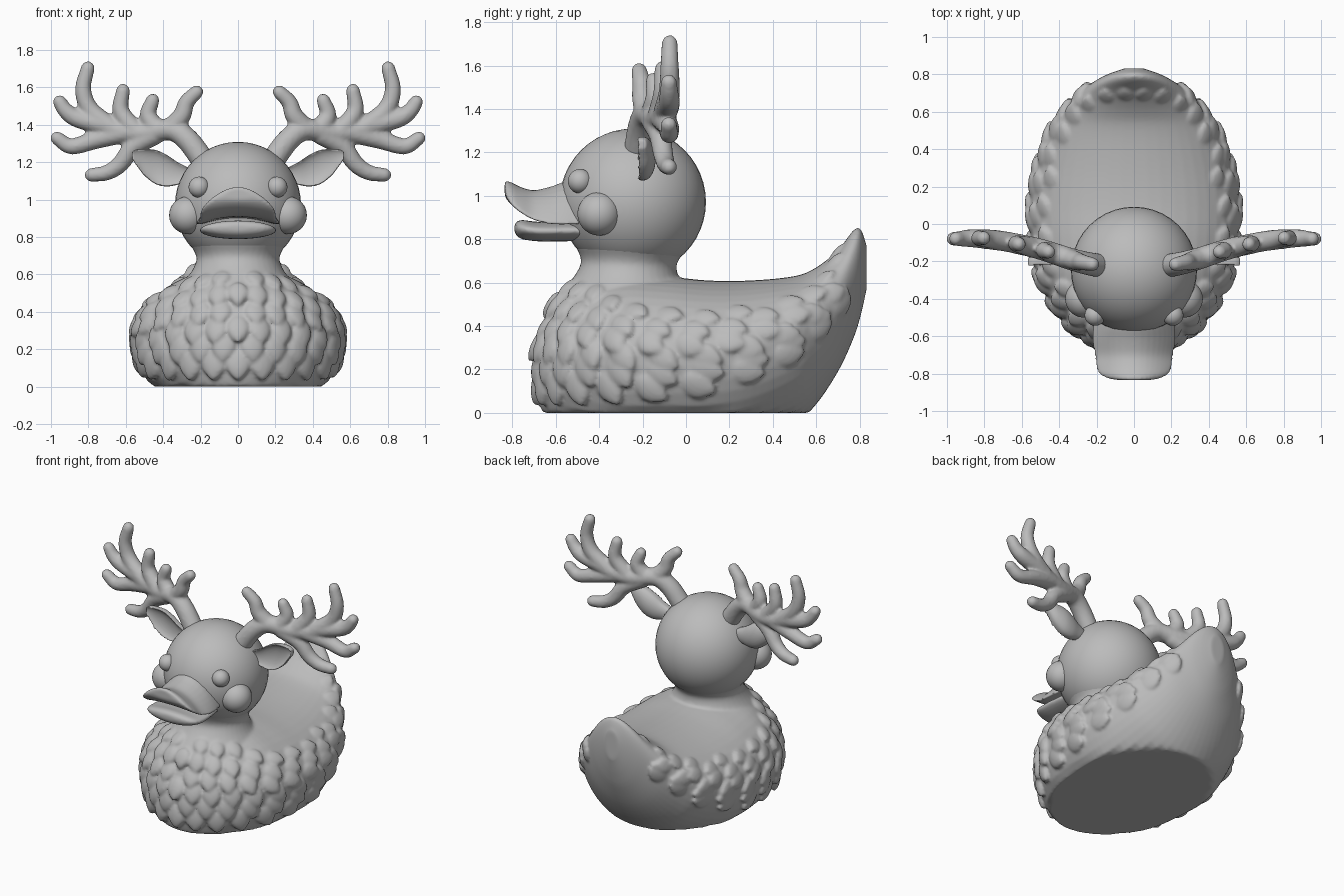
import bpy, bmesh
from math import sin, cos, pi, radians, degrees
from mathutils import Vector, Matrix
from mathutils.bvhtree import BVHTree

if "Cube" in bpy.data.objects:
    bpy.data.objects.remove(bpy.data.objects["Cube"])

GREY = (0.5, 0.5, 0.5, 1)
clay = bpy.data.materials.new("plain grey")
clay.use_nodes = True
clay.diffuse_color = GREY
clay.node_tree.nodes["Principled BSDF"].inputs["Base Color"].default_value = GREY


def finish(name, bm, voxel=0, mirror=False, smooth=4):
    bmesh.ops.recalc_face_normals(bm, faces=bm.faces)
    mesh = bpy.data.meshes.new(name)
    bm.to_mesh(mesh)
    bm.free()
    mesh.materials.append(clay)
    mesh.shade_smooth()
    obj = bpy.data.objects.new(name, mesh)
    bpy.context.collection.objects.link(obj)
    if voxel:
        m = obj.modifiers.new("fuse", "REMESH")
        m.mode, m.voxel_size, m.use_smooth_shade = "VOXEL", voxel, True
        m = obj.modifiers.new("soften", "SMOOTH")
        m.factor, m.iterations = 0.5, smooth
    if mirror:
        m = obj.modifiers.new("mirror", "MIRROR")
        m.use_mirror_merge = False


def spline(pts, steps=5):
    """Smooth curve through tuples of any length."""
    p = [Vector(q) for q in pts]
    p = [p[0] * 2 - p[1]] + p + [p[-1] * 2 - p[-2]]
    out = []
    for a, b, c, d in zip(p, p[1:], p[2:], p[3:]):
        for i in range(steps):
            t = i / steps
            out.append((b * 2 + (c - a) * t + (a * 2 - b * 5 + c * 4 - d) * t * t
                        + (b * 3 - a - c * 3 + d) * t ** 3) / 2)
    return out + [p[-2]]


def loft(bm, rings):
    """Skin a closed tube through rings of equal length."""
    vs = [[bm.verts.new(p) for p in r] for r in rings]
    n = len(vs[0])
    for a, b in zip(vs, vs[1:]):
        for i in range(n):
            j = (i + 1) % n
            bm.faces.new((a[i], a[j], b[j], b[i]))
    bm.faces.new(vs[0])
    bm.faces.new(vs[-1])


def ramp(t, stops):
    """Piecewise linear lookup."""
    for (a, u), (b, v) in zip(stops, stops[1:]):
        if t <= b:
            return u + (v - u) * max(0, t - a) / (b - a)
    return stops[-1][1]


def angles(n):
    return [2 * pi * i / n for i in range(n)]


def ball(name, centre, r, mirror=False):
    bm = bmesh.new()
    bmesh.ops.create_uvsphere(bm, u_segments=40, v_segments=24, radius=r,
                              matrix=Matrix.Translation(centre))
    finish(name, bm, mirror=mirror)


# Body: cross-sections (y, underside, middle, back, half width), flat base
hull = [(-.69, .2, .25, .3, .03), (-.67, .03, .24, .37, .13), (-.6, -.08, .25, .5, .28),
        (-.5, -.14, .26, .59, .39), (-.3, -.2, .27, .64, .51), (-.1, -.2, .27, .63, .55),
        (.1, -.2, .27, .61, .56), (.3, -.15, .29, .61, .53), (.5, -.05, .36, .63, .46),
        (.6, .04, .42, .67, .39), (.7, .19, .5, .75, .3), (.77, .34, .6, .84, .2),
        (.805, .45, .65, .845, .13), (.832, .57, .68, .77, .05)]
bm = bmesh.new()
loft(bm, [[(w * cos(a), y, max(0, mid + sin(a) * ((top - mid) if sin(a) > 0 else (mid - low))))
           for a in angles(48)] for y, low, mid, top, w in spline(hull)])
# Neck flaring into the head above and the breast below
neck = [(.82, .275, -.247), (.77, .262, -.247), (.72, .232, -.255), (.68, .222, -.265),
        (.63, .24, -.275), (.58, .275, -.28), (.5, .34, -.28), (.4, .37, -.27)]
loft(bm, [[(r * cos(a), y + r * sin(a), z) for a in angles(40)] for z, r, y in spline(neck)])
bmesh.ops.recalc_face_normals(bm, faces=bm.faces)
surface = BVHTree.FromBMesh(bm)


def feather(bm, hit, nrm, way, size, lift):
    """A teardrop scale lying on the surface, and its mirror twin."""
    way = (way - nrm * way.dot(nrm)).normalized()
    way = (way + nrm * .17).normalized()
    side = way.cross(nrm).normalized()
    up = side.cross(way)
    for sign in (1, -1):
        for v in bmesh.ops.create_uvsphere(bm, u_segments=16, v_segments=10, radius=1)["verts"]:
            x, y, h = v.co
            taper = 1 - .55 * max(0, y) ** 2
            p = hit + (side * x * .067 * taper + way * y * .088 + up * h * lift) * size
            v.co = (p.x * sign, p.y, max(p.z, .005))


# Feathers: staggered rows round the breast, flanks and tail edge
ROWS = 6
for row in range(ROWS):
    f = row / (ROWS - 1)
    t = (row % 2) * (7.5 + 5 * f)
    while t < 158:
        a = radians(t)
        low = ramp(t, [(0, .12), (90, .11), (125, .24), (158, .54)])
        high = ramp(t, [(0, .59), (40, .55), (65, .47), (105, .43), (135, .56), (158, .77)])
        z = low + (high - low) * f
        out = Vector((.58 * sin(a), -.75 * cos(a), 0))
        hit, nrm, _, _ = surface.ray_cast(out * 2 + Vector((0, 0, z)), -out.normalized())
        if hit is None or hit.xy.length < .45 * out.length or (t > 60 and nrm.z > .85):
            t += 10
            continue
        back = ramp(t, [(0, 0), (35, .1), (100, 1)])
        way = Vector((0, back, back - 1 + ramp(t, [(0, 0), (110, -.25), (150, .5)])))
        size = ramp(t, [(0, 1), (100, 1), (158, .8)]) * (1 - .25 * f)
        feather(bm, hit, nrm, way, size, ramp(t, [(0, .03), (70, .03), (110, .022)]))
        t += max(7, degrees(.17 * size / hit.xy.length))
# Small feathers lining the inside of the tail
for x, y in ((.05, .69), (.15, .68), (.25, .64), (.32, .57)):
    hit, nrm, _, _ = surface.ray_cast(Vector((x, y, 2)), Vector((0, 0, -1)))
    feather(bm, hit, nrm, Vector((x * .4, 1, 1)), .6, .02)
finish("feathered_body", bm, voxel=.0105, smooth=3)

# Head, cheeks and eyes
ball("head", (0, -.245, .972), .337)
ball("cheeks", (.268, -.4, .917), .1, True)
ball("eyes", (.208, -.488, 1.067), .056, True)

# Upper bill: (y, half width, crown, edge, underside at centre)
upper = [(-.46, .2, 1.06, .87, .92), (-.55, .22, 1.05, .868, .92), (-.62, .225, 1.025, .87, .925),
         (-.7, .21, 1.008, .89, .93), (-.76, .205, 1.022, .925, .95), (-.8, .185, 1.042, .96, .975),
         (-.825, .14, 1.05, .995, 1.0), (-.835, .08, 1.047, 1.018, 1.02)]
bm = bmesh.new()
rings = []
for y, w, crown, edge, under in spline(upper, 4):
    ring = []
    for a in angles(40):
        arch = sin(a) ** 2
        base = edge + arch * ((crown if sin(a) > 0 else under) - edge)
        ring.append((w * cos(a), y, base + .018 * sin(a)))
    rings.append(ring)
loft(bm, rings)
finish("upper_bill", bm, voxel=.009, smooth=3)

# Lower bill: a rounded, gently domed scoop (y, half width, rim height)
lower = [(-.44, .18, .84), (-.58, .2, .838), (-.68, .205, .838), (-.74, .19, .845),
         (-.775, .145, .85), (-.79, .07, .852)]
bm = bmesh.new()
loft(bm, [[(w * cos(a), y, z + (.042 if sin(a) > 0 else .048) * min(1, w / .18) * sin(a))
           for a in angles(32)] for y, w, z in spline(lower, 4)])
finish("lower_bill", bm, voxel=.009, smooth=3)

# Ears: cupped leaves with a thick rim, open to the front (x, middle height, half height)
leaf = [(.25, 1.13, .035), (.32, 1.14, .06), (.38, 1.155, .085), (.44, 1.175, .092),
        (.5, 1.2, .072), (.54, 1.225, .045), (.567, 1.237, .02)]
bm = bmesh.new()
loft(bm, [[(x, -.195 + (.6 * h * sin(a) if sin(a) > 0 else -.035 - .45 * h * sin(a)), z + h * cos(a))
           for a in angles(28)] for x, z, h in spline(leaf)])
finish("ears", bm, voxel=.006, mirror=True, smooth=4)


# Antlers: a curved beam with tines, fused together; paths are (x, z)
def antler_depth(x):
    return ramp(x, [(.15, -.23), (.3, -.2), (.5, -.135), (.65, -.1), (.8, -.075), (1, -.08)])


def tine(bm, path, r0, r1):
    pts = spline([(x, antler_depth(x), z) for x, z in path], 6)
    n = len(pts) - 1
    discs = [(p, r0 + (r1 - r0) * i / n) for i, p in enumerate(pts)]
    end = (pts[-1] - pts[-2]).normalized()
    discs += [(pts[-1] + end * r1 * sin(b), r1 * cos(b)) for b in (.5, .9, 1.2, 1.45)]
    rings = []
    for i, (p, r) in enumerate(discs):
        t = (discs[min(i + 1, len(discs) - 1)][0] - discs[max(i - 1, 0)][0]).normalized()
        u = (Vector((0, 1, 0)) - t * t.y).normalized()
        v = t.cross(u)
        rings.append([p + (u * cos(a) + v * sin(a)) * r for a in angles(16)])
    loft(bm, rings)


bm = bmesh.new()
tine(bm, [(.18, 1.2), (.27, 1.32), (.36, 1.375), (.5, 1.355), (.64, 1.37), (.77, 1.42)], .064, .052)
for path in ([(.36, 1.38), (.3, 1.45), (.275, 1.52), (.222, 1.575)],
             [(.43, 1.37), (.48, 1.45), (.457, 1.53)],
             [(.54, 1.36), (.625, 1.47), (.615, 1.583)],
             [(.67, 1.38), (.79, 1.48), (.828, 1.59), (.803, 1.703)],
             [(.72, 1.4), (.86, 1.435), (.92, 1.475), (.953, 1.522)],
             [(.6, 1.36), (.76, 1.32), (.89, 1.285), (.966, 1.328)],
             [(.44, 1.35), (.56, 1.28), (.63, 1.19), (.7, 1.145), (.783, 1.132)]):
    tine(bm, path, .055, .037)
finish("antlers", bm, voxel=.011, mirror=True, smooth=3)
